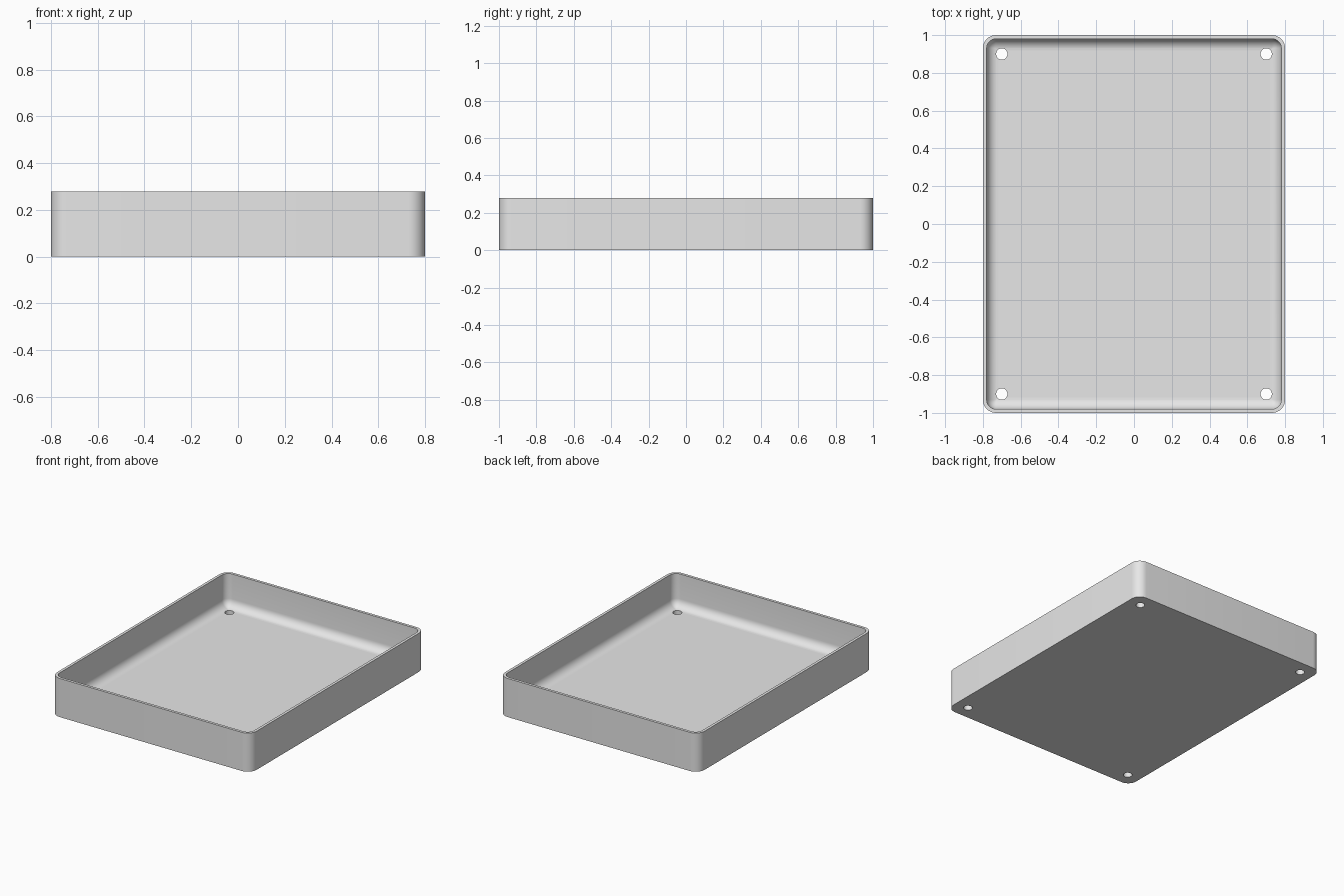
import bpy, bmesh, math

cube = bpy.data.objects.get("Cube")
if cube:
    bpy.data.objects.remove(cube, do_unlink=True)

HALF_X, HALF_Y, HEIGHT = 0.8, 1.0, 0.28
CORNER, WALL, FLOOR, FILLET = 0.07, 0.02, 0.04, 0.06
HOLE_X, HOLE_Y, HOLE_R = 0.7, 0.9, 0.03
CORNER_STEPS, FILLET_STEPS = 10, 8

grey = bpy.data.materials.new("light_grey")
grey.use_nodes = True
colour = (0.8, 0.8, 0.8, 1)
grey.diffuse_color = colour
grey.node_tree.nodes["Principled BSDF"].inputs["Base Color"].default_value = colour


def rounded_ring(bm, inset, z):
    """Rounded rectangle of vertices, inset from the outer outline."""
    r = max(CORNER - inset, 0.003)
    cx, cy = HALF_X - inset - r, HALF_Y - inset - r
    ring = []
    for quarter, (sx, sy) in enumerate([(1, 1), (-1, 1), (-1, -1), (1, -1)]):
        for i in range(CORNER_STEPS + 1):
            a = (quarter + i / CORNER_STEPS) * math.pi / 2
            ring.append(bm.verts.new((sx * cx + r * math.cos(a),
                                      sy * cy + r * math.sin(a), z)))
    return ring


# Tray shell: outer wall, rim, inner wall and filleted floor
sections = [(0, 0), (0, HEIGHT), (WALL, HEIGHT)]
for i in range(FILLET_STEPS + 1):
    a = i / FILLET_STEPS * math.pi / 2
    sections.append((WALL + FILLET * (1 - math.cos(a)),
                     FLOOR + FILLET * (1 - math.sin(a))))

bm = bmesh.new()
rings = [rounded_ring(bm, inset, z) for inset, z in sections]
for lower, upper in zip(rings, rings[1:]):
    n = len(lower)
    for i in range(n):
        j = (i + 1) % n
        bm.faces.new((lower[i], lower[j], upper[j], upper[i]))
bm.faces.new(list(reversed(rings[0])))
bm.faces.new(rings[-1])
bmesh.ops.recalc_face_normals(bm, faces=bm.faces)
mesh = bpy.data.meshes.new("tray")
bm.to_mesh(mesh)
bm.free()
tray = bpy.data.objects.new("tray", mesh)
bpy.context.collection.objects.link(tray)
mesh.materials.append(grey)

# Screw holes in the four floor corners
bm = bmesh.new()
for sx in (-1, 1):
    for sy in (-1, 1):
        made = bmesh.ops.create_cone(bm, cap_ends=True, segments=32, radius1=HOLE_R,
                                     radius2=HOLE_R, depth=4 * FLOOR)
        bmesh.ops.translate(bm, verts=made["verts"], vec=(sx * HOLE_X, sy * HOLE_Y, FLOOR / 2))
cut_mesh = bpy.data.meshes.new("hole_cutters")
bm.to_mesh(cut_mesh)
bm.free()
cut_mesh.materials.append(grey)
cutters = bpy.data.objects.new("hole_cutters", cut_mesh)
bpy.context.collection.objects.link(cutters)
cutters.hide_render = True

cut = tray.modifiers.new("screw_holes", 'BOOLEAN')
cut.operation = 'DIFFERENCE'
cut.solver = 'EXACT'
cut.object = cutters
bpy.ops.object.select_all(action='DESELECT')
tray.select_set(True)
bpy.context.view_layer.objects.active = tray
bpy.ops.object.modifier_apply(modifier=cut.name)
bpy.data.objects.remove(cutters, do_unlink=True)

# Smooth corners and fillet, crisp rim and base edges
bpy.ops.object.shade_smooth_by_angle(angle=math.radians(35))
